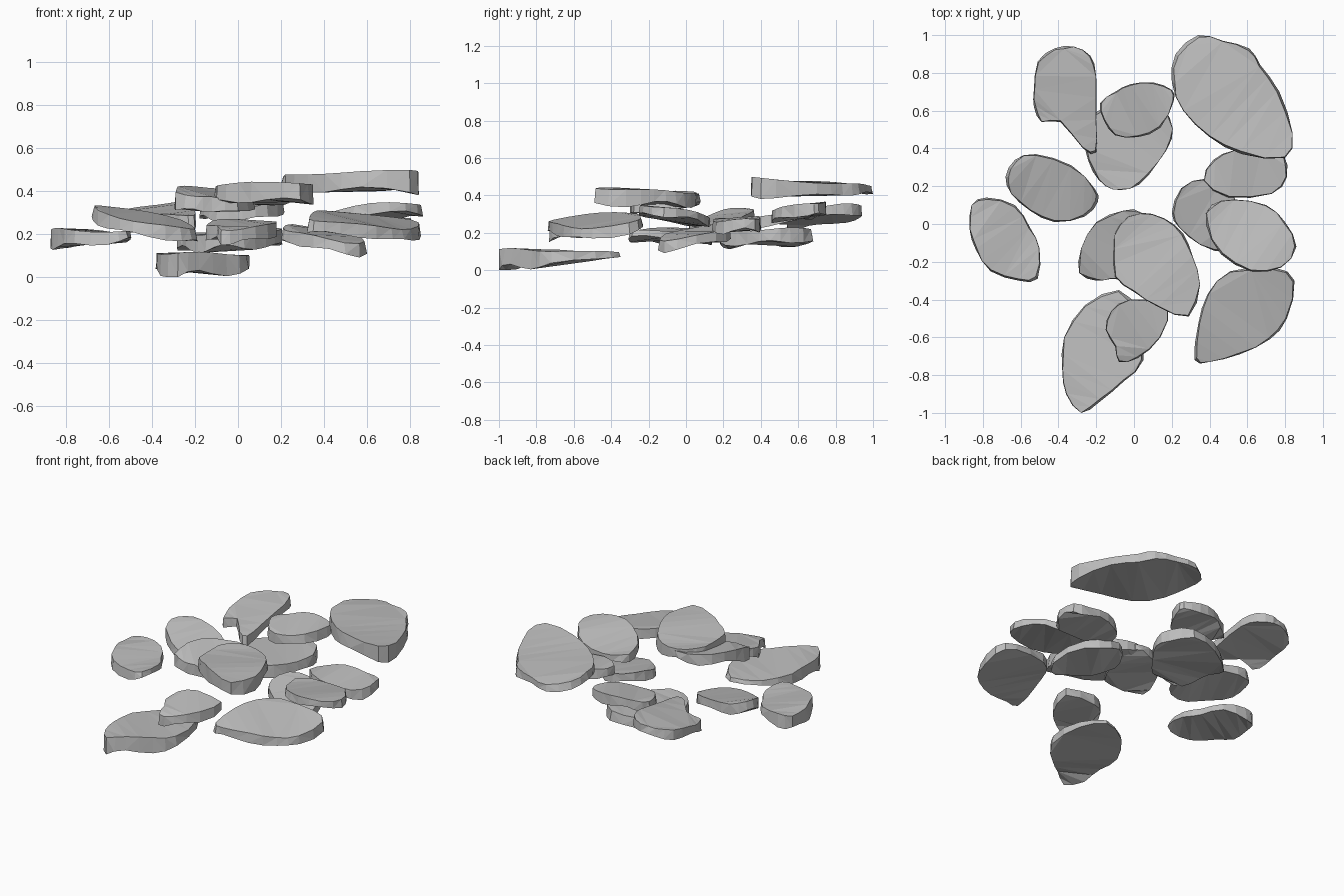
import bpy
import bmesh
import math
import random
from mathutils import Vector

random.seed(4)
default_cube = bpy.data.objects.get("Cube")
if default_cube:
    bpy.data.objects.remove(default_cube, do_unlink=True)

# One plain stone colour
stone = bpy.data.materials.new("grey stone")
stone.use_nodes = True
stone_colour = (.52, .52, .52, 1)
stone.diffuse_color = stone_colour
stone.node_tree.nodes["Principled BSDF"].inputs["Base Color"].default_value = stone_colour


def rounded(outline):
    """Double the outline points along a smooth closed curve."""
    points = [Vector(p) for p in outline]
    count = len(points)
    ring = []
    for i, current in enumerate(points):
        before, following = points[i - 1], points[(i + 1) % count]
        beyond = points[(i + 2) % count]
        ring.append(current)
        ring.append((current + following) * .5625 - (before + beyond) * .0625)
    return ring


def slab(name, outline, top, slope=(0, 0), thick=.07, taper=(0, 0)):
    """Thin tilted stone with a wavy rim; taper changes its thickness along x and y."""
    ring = rounded(outline)
    centre = sum(ring, Vector((0, 0))) / len(ring)
    phase = random.uniform(0, math.tau)
    bm = bmesh.new()
    upper, lower = [], []
    for i, point in enumerate(ring):
        offset = point - centre
        angle = math.tau * i / len(ring)
        height = top + offset.dot(Vector(slope)) + .006 * math.sin(angle * 3 + phase)
        depth = thick + offset.dot(Vector(taper))
        depth *= 1 + .18 * math.sin(angle * 4 - phase)
        inner = centre + offset * random.uniform(.94, 1)
        upper.append(bm.verts.new((inner.x, inner.y, height)))
        lower.append(bm.verts.new((point.x, point.y, max(0, height - depth))))
    bm.faces.new(upper)
    bm.faces.new(lower)
    for i in range(len(ring)):
        bm.faces.new((upper[i - 1], upper[i], lower[i], lower[i - 1]))
    bmesh.ops.triangulate(bm, faces=bm.faces[:])
    bmesh.ops.recalc_face_normals(bm, faces=bm.faces[:])
    mesh = bpy.data.meshes.new(name)
    bm.to_mesh(mesh)
    bm.free()
    mesh.materials.append(stone)
    bpy.context.collection.objects.link(bpy.data.objects.new(name, mesh))


# Back row
slab("back_left_large_slab",
     [(.2, .75), (.22, .9), (.34, 1), (.47, .97), (.61, .93), (.67, .84), (.77, .7),
      (.84, .48), (.8, .35), (.57, .37), (.4, .46), (.26, .6)],
     top=.472, slope=(0, -.06), thick=.065, taper=(.03, -.07))
slab("back_right_slab",
     [(-.53, .71), (-.51, .86), (-.42, .93), (-.32, .94), (-.23, .89), (-.2, .78), (-.2, .55),
      (-.2, .38), (-.27, .4), (-.39, .54), (-.49, .54), (-.53, .62)],
     top=.31, slope=(.13, .13), thick=.055)
slab("back_centre_upper_slab",
     [(-.16, .55), (-.18, .64), (-.1, .7), (-.02, .74), (.1, .75), (.2, .71),
      (.21, .65), (.14, .51), (.02, .46), (-.1, .47)],
     top=.345, slope=(.03, .12), thick=.06)
slab("back_centre_lower_slab",
     [(-.26, .4), (-.22, .28), (-.15, .2), (-.07, .18), (.03, .21), (.13, .33),
      (.2, .45), (.19, .56), (.09, .68), (-.1, .65), (-.28, .52)],
     top=.21, slope=(.04, .02), thick=.07)

# Right side
slab("right_tilted_slab",
     [(-.68, .25), (-.63, .34), (-.52, .37), (-.33, .31), (-.21, .19), (-.19, .12),
      (-.26, .04), (-.42, .01), (-.55, .07), (-.65, .16)],
     top=.28, slope=(-.16, .16), thick=.06)
slab("far_right_slab",
     [(-.87, -.03), (-.86, .1), (-.78, .14), (-.63, .1), (-.55, -.02), (-.5, -.13),
      (-.51, -.29), (-.61, -.3), (-.76, -.25), (-.84, -.13)],
     top=.217, slope=(-.04, 0), thick=.062, taper=(-.14, 0))

# Middle
slab("centre_top_slab",
     [(-.11, -.13), (-.08, 0), (.03, .06), (.16, .03), (.26, -.05), (.31, -.17),
      (.35, -.32), (.29, -.49), (.13, -.44), (0, -.36), (-.1, -.28)],
     top=.427, slope=(0, -.05), thick=.075, taper=(0, -.04))
slab("centre_under_slab",
     [(-.29, -.26), (-.28, -.13), (-.2, .01), (-.06, .07), (.04, .06), (.08, -.1),
      (0, -.28), (-.12, -.29), (-.2, -.3)],
     top=.39, slope=(-.15, .15), thick=.06, taper=(-.1, 0))

# Left side
slab("left_upper_slab",
     [(.38, 0), (.41, .1), (.53, .13), (.7, .1), (.8, .01), (.86, -.12),
      (.78, -.23), (.62, -.25), (.46, -.16)],
     top=.312, slope=(.07, -.13), thick=.045)
slab("left_back_slab",
     [(.37, .23), (.42, .34), (.53, .39), (.68, .4), (.79, .37), (.81, .25), (.73, .16),
      (.5, .14)],
     top=.275, slope=(-.03, .06), thick=.06)
slab("left_lower_slab",
     [(.2, .06), (.25, .19), (.38, .24), (.52, .16), (.6, -.05), (.5, -.15),
      (.35, -.11), (.24, -.02)],
     top=.205, slope=(-.13, .13), thick=.055)

# Front row
slab("front_left_slab",
     [(.32, -.72), (.34, -.53), (.39, -.37), (.51, -.25), (.74, -.23), (.85, -.3),
      (.81, -.5), (.72, -.61), (.56, -.69), (.4, -.73)],
     top=.267, slope=(-.15, .13), thick=.055)
slab("front_small_slab",
     [(-.15, -.56), (-.12, -.46), (-.02, -.4), (.18, -.43), (.14, -.6), (.02, -.71),
      (-.08, -.73), (-.1, -.65)],
     top=.245, slope=(0, .14), thick=.06)
slab("front_bottom_slab",
     [(-.38, -.77), (-.37, -.6), (-.26, -.43), (-.08, -.35), (.03, -.48), (.05, -.72),
      (-.05, -.83), (-.18, -.94), (-.28, -1), (-.36, -.9)],
     top=.105, slope=(0, -.03), thick=.07, taper=(0, -.13))
